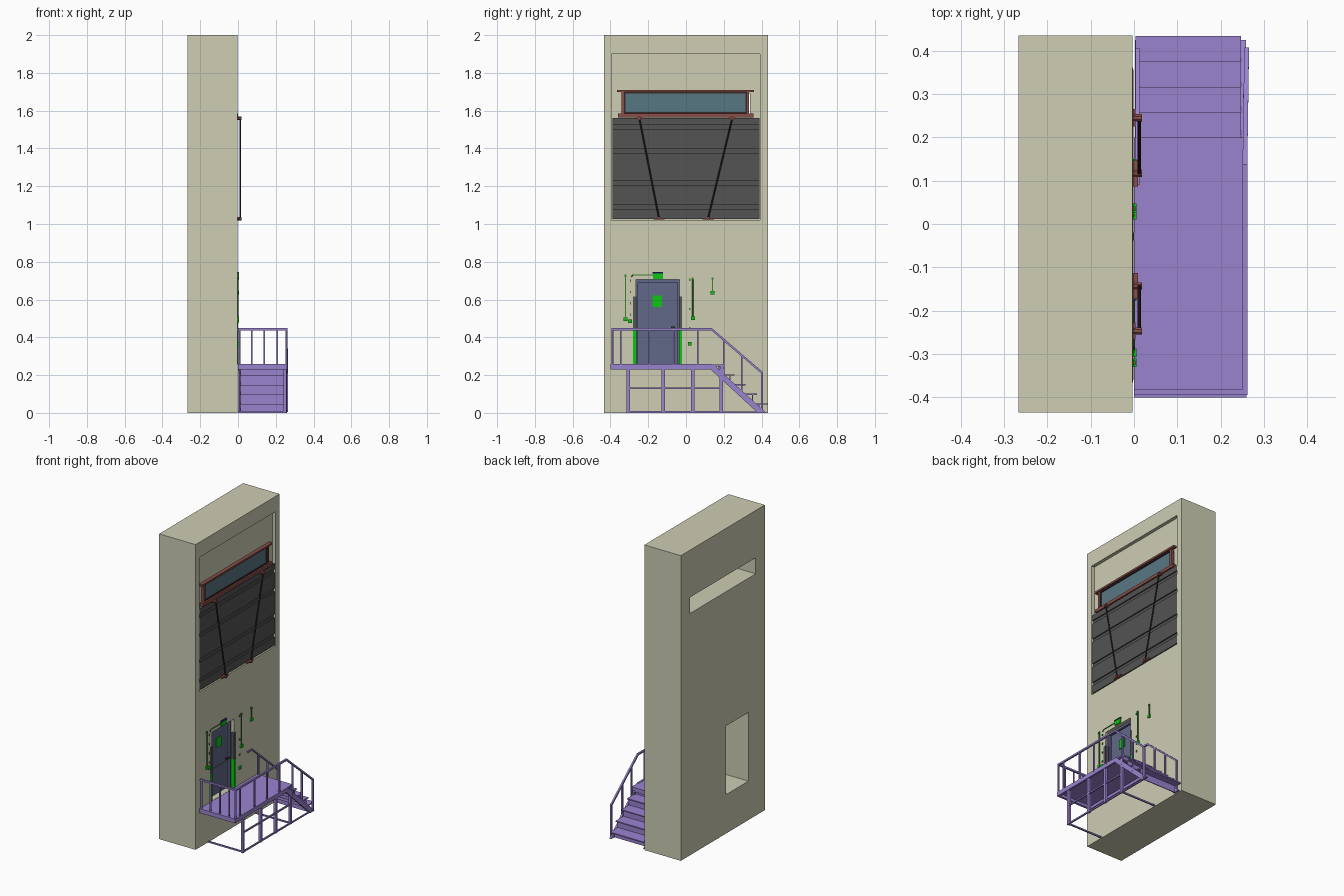
import bpy, bmesh, math
from mathutils import Vector


def mat(name, r, g, b):
    m = bpy.data.materials.new(name)
    m.diffuse_color = [(c / 255) ** 2.2 for c in (r, g, b)] + [1]
    return m


WALL = mat("plaster", 204, 204, 178)
PURPLE = mat("purple_steel", 152, 130, 206)
DARK = mat("dark_panel", 84, 84, 84)
ROD = mat("dark_rod", 62, 44, 46)
BROWN = mat("brown_trim", 135, 80, 75)
GLASS = mat("glass", 88, 118, 130)
SLATE = mat("slate_door", 98, 104, 135)
GREEN = mat("bright_green", 20, 195, 25)
PIPE = mat("green_pipe", 60, 130, 45)
BLUE = mat("dark_blue", 35, 40, 110)


def finish(name, bm, m):
    me = bpy.data.meshes.new(name)
    bmesh.ops.recalc_face_normals(bm, faces=bm.faces)
    bm.to_mesh(me)
    bm.free()
    me.materials.append(m)
    o = bpy.data.objects.new(name, me)
    bpy.context.collection.objects.link(o)
    return o


def box(name, x, y, z, m):
    bm = bmesh.new()
    bmesh.ops.create_cube(bm, size=1)
    for v in bm.verts:
        v.co = [(r[0] + r[1]) / 2 + c * (r[1] - r[0]) for r, c in zip((x, y, z), v.co)]
    return finish(name, bm, m)


def bar(name, points, t, m, n=4):
    """Mitred tube of thickness t along a path; n=4 gives a square section."""
    pts = [Vector(p) for p in points]
    dirs = [(b - a).normalized() for a, b in zip(pts, pts[1:])]
    r = t / 2 / math.cos(math.pi / n)
    bm = bmesh.new()
    up = Vector((1, 0, 0)) if abs(dirs[0].x) < 0.9 else Vector((0, 1, 0))
    u = (up - dirs[0] * up.dot(dirs[0])).normalized()
    w = dirs[0].cross(u)
    ang = [2 * math.pi * (i + 0.5) / n for i in range(n)]
    ring = [pts[0] + (u * math.cos(a) + w * math.sin(a)) * r for a in ang]
    prev = [bm.verts.new(p) for p in ring]
    bm.faces.new(prev)
    for i, d in enumerate(dirs):
        nrm = d if i == len(dirs) - 1 else d + dirs[i + 1]
        ring = [p + d * ((pts[i + 1] - p).dot(nrm) / d.dot(nrm)) for p in ring]
        cur = [bm.verts.new(p) for p in ring]
        for k in range(n):
            bm.faces.new((prev[k], prev[(k + 1) % n], cur[(k + 1) % n], cur[k]))
        prev = cur
    bm.faces.new(prev)
    return finish(name, bm, m)


def extrude(name, profile, x0, x1, m):
    """Extrude a (y, z) profile along x."""
    bm = bmesh.new()
    f = bm.faces.new([bm.verts.new((x0, y, z)) for y, z in profile])
    g = bmesh.ops.extrude_face_region(bm, geom=[f])["geom"]
    bmesh.ops.translate(bm, vec=(x1 - x0, 0, 0), verts=[v for v in g if isinstance(v, bmesh.types.BMVert)])
    return finish(name, bm, m)


# wall with upper recess, window opening and door opening
F = -0.003
wall = box("wall", (-0.267, F), (-0.435, 0.435), (0, 2), WALL)
for x, y, z in (((F - 0.022, 0.1), (-0.395, 0.392), (1.02, 1.9)),
                ((-0.4, 0.1), (-0.34, 0.338), (1.585, 1.69)),
                ((-0.4, 0.1), (-0.265, -0.035), (0.255, 0.705))):
    cutter = box("cutter", x, y, z, WALL)
    mod = wall.modifiers.new("cut", "BOOLEAN")
    mod.object, mod.solver = cutter, "EXACT"
    bpy.context.view_layer.objects.active = wall
    bpy.ops.object.modifier_apply(modifier="cut")
    bpy.data.objects.remove(cutter)

# dark panel: backing sheet and five raised boards
box("panel_backing", (-0.025, -0.013), (-0.39, 0.388), (1.027, 1.56), DARK)
for lo, hi in ((1.027, 1.08), (1.102, 1.207), (1.23, 1.377), (1.4, 1.502), (1.525, 1.56)):
    box("panel_board", (-0.013, -0.005), (-0.39, 0.388), (lo, hi), DARK)

# window
box("window_glass", (-0.024, -0.018), (-0.335, 0.33), (1.585, 1.695), GLASS)
box("window_head", (-0.025, -0.002), (-0.366, 0.361), (1.698, 1.71), BROWN)
box("window_sill", (-0.025, -0.001), (-0.36, 0.357), (1.565, 1.585), BROWN)
for y in (-0.335, 0.328):
    box("window_jamb", (-0.025, -0.008), (y - 0.006, y + 0.006), (1.585, 1.698), BROWN)
    box("window_inner_jamb", (-0.025, -0.011), (y * 0.97 - 0.004, y * 0.97 + 0.004), (1.585, 1.698), ROD)
for z in (1.588, 1.694):
    box("window_rail", (-0.025, -0.011), (-0.33, 0.323), (z - 0.004, z + 0.004), ROD)

# tie rods with brackets
for top, low in ((-0.247, -0.143), (0.245, 0.117)):
    bar("tie_rod", [(0.012, top, 1.56), (0.012, low, 1.03)], 0.008, ROD, 8)
    box("rod_bracket_plate", (-0.006, 0.009), (low - 0.03, low + 0.03), (1.023, 1.033), BROWN)
    for y, z in ((top, 1.56), (low, 1.028)):
        bar("rod_pivot", [(-0.008, y, z), (0.019, y, z)], 0.017, BROWN, 8)
    box("rod_top_plate", (-0.006, 0.004), (top - 0.02, top + 0.02), (1.556, 1.566), BROWN)

# door with frame, raised panels, window, handle and side linings
box("door_leaf", (-0.05, -0.04), (-0.26, -0.04), (0.255, 0.7), SLATE)
for y in (-0.265, -0.047):
    box("door_frame_side", (-0.055, -0.025), (y, y + 0.012), (0.255, 0.705), SLATE)
box("door_frame_top", (-0.055, -0.025), (-0.265, -0.035), (0.69, 0.705), SLATE)
for lo, hi in ((-0.247, -0.142), (-0.138, -0.055)):
    box("door_lower_panel", (-0.041, -0.036), (lo, hi), (0.262, 0.435), SLATE)
box("door_upper_panel", (-0.041, -0.036), (-0.247, -0.055), (0.445, 0.683), SLATE)
box("door_window", (-0.037, -0.031), (-0.177, -0.128), (0.56, 0.622), GREEN)
box("door_handle", (-0.04, -0.022), (-0.08, -0.058), (0.45, 0.458), ROD)
for lo, hi in ((-0.28, -0.262), (-0.038, -0.02)):
    box("door_side_guard", (-0.045, 0), (lo, hi), (0.255, 0.44), GREEN)
    box("door_side_trim", (-0.045, -0.001), (lo, hi), (0.44, 0.615), DARK)

# lamp above the door
box("lamp_body", (F, 0.004), (-0.175, -0.123), (0.71, 0.742), GREEN)
box("lamp_hood", (F, 0.006), (-0.177, -0.121), (0.738, 0.745), BLUE)

# conduits, switch boxes and wall clips
for y, lo, hi in ((-0.32, 0.495, 0.73), (0.035, 0.5, 0.715), (0.14, 0.635, 0.715)):
    bar("conduit", [(0, y, lo), (0, y, hi)], 0.006, PIPE, 6)
    box("conduit_cap", (F, 0.004), (y - 0.005, y + 0.005), (hi - 0.01, hi + 0.002), PIPE)
bar("lamp_conduit", [(0, -0.175, 0.73), (0, -0.28, 0.73), (0, -0.29, 0.72)], 0.005, PIPE, 6)
for y, z in ((-0.32, 0.495), (-0.297, 0.485), (0.037, 0.5), (0.02, 0.365), (0.14, 0.635)):
    box("switch_box", (F, 0.006), (y - 0.01, y + 0.01), (z - 0.008, z + 0.01), GREEN)
for y, z in ((-0.294, 0.7), (-0.294, 0.64), (-0.294, 0.58), (-0.294, 0.52), (0.02, 0.705), (0.02, 0.55), (0.02, 0.45)):
    box("wall_clip", (F, 0.001), (y - 0.003, y + 0.003), (z - 0.006, z + 0.006), PIPE)

# landing deck with edge beams
box("deck", (0, 0.25), (-0.395, 0.2), (0.248, 0.256), PURPLE)
box("deck_front_beam", (0.247, 0.26), (-0.4, 0.135), (0.23, 0.258), PURPLE)
box("deck_wall_beam", (0, 0.012), (-0.395, 0.135), (0.23, 0.25), PURPLE)
box("deck_end_beam", (0, 0.26), (-0.4, -0.385), (0.23, 0.258), PURPLE)
box("deck_stair_beam", (0, 0.25), (0.18, 0.195), (0.225, 0.25), PURPLE)
box("deck_side_lip", (0.245, 0.255), (0.13, 0.2), (0.246, 0.256), PURPLE)

# stairs: stringers, treads and risers
for x in (0.002, 0.247):
    extrude("stringer", [(0.1, 0.232), (0.1, 0.256), (0.145, 0.256), (0.425, 0), (0.38, 0), (0.128, 0.232)],
            x, x + 0.012, PURPLE)
for i in range(4):
    y, z = 0.257 + 0.059 * i, 0.204 - 0.051 * i
    box("tread", (0.003, 0.247), (y - 0.085, y), (z - 0.007, z), PURPLE)
    box("riser", (0.003, 0.247), (y - 0.085, y - 0.08), (z, z + 0.046), PURPLE)
box("bottom_riser", (0.003, 0.247), (0.385, 0.39), (0, 0.05), PURPLE)

# support frame under the deck
for y in (-0.305, -0.12, 0.035, 0.187):
    box("support_post", (0.24, 0.256), (y - 0.009, y + 0.009), (0, 0.232), PURPLE)
for z in (0.005, 0.13):
    bar("support_rail", [(0.249, -0.31, z), (0.249, 0.19, z)], 0.009, PURPLE)
for y in (-0.305, 0.187):
    bar("floor_tie", [(0, y, 0.005), (0.249, y, 0.005)], 0.009, PURPLE)
bar("floor_stair_rail", [(0.249, 0.19, 0.004), (0.249, 0.39, 0.004)], 0.008, PURPLE)


# railings
def rail_height(y):
    return 0.443 if y < 0.135 else 0.443 - (y - 0.135) * 0.86


bar("outer_handrail", [(0.256, -0.395, 0.443), (0.256, 0.135, 0.443), (0.26, 0.402, 0.213), (0.26, 0.402, 0.005)],
    0.011, PURPLE)
bar("end_handrail", [(0, -0.388, 0.443), (0.256, -0.388, 0.443)], 0.011, PURPLE)
bar("wall_handrail", [(0.008, 0.09, 0.443), (0.008, 0.135, 0.443), (0.008, 0.402, 0.213), (0.008, 0.402, 0.005)],
    0.009, PURPLE)
for y in (-0.39, -0.345, -0.195, -0.065, 0.062, 0.2, 0.295):
    base = 0.25 if y < 0.15 else 0.256 - (y - 0.145) * 0.914 - 0.02
    bar("rail_post", [(0.256, y, base), (0.256, y, rail_height(y))], 0.009, PURPLE)
for x in (0.008, 0.073, 0.14, 0.208):
    bar("end_rail_post", [(x, -0.388, 0.25), (x, -0.388, 0.443)], 0.008, PURPLE)
for y in (0.2, 0.295):
    bar("wall_rail_post", [(0.008, y, 0.236 - (y - 0.145) * 0.914), (0.008, y, rail_height(y))], 0.008, PURPLE)
